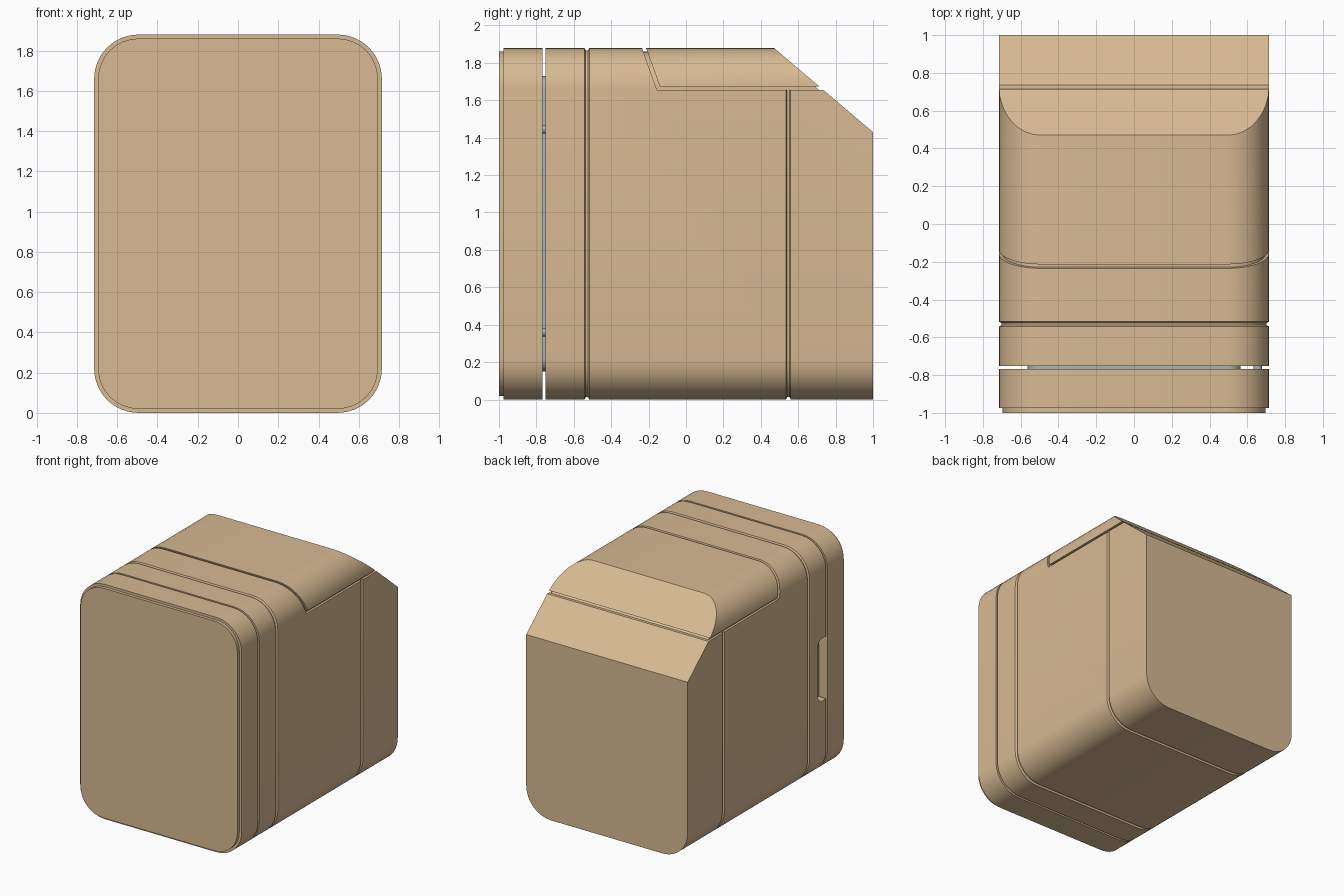
import bpy, bmesh, math
from mathutils import Vector

if "Cube" in bpy.data.objects:
    bpy.data.objects.remove(bpy.data.objects["Cube"])

W, H, R = 0.715, 1.88, 0.22          # half width, height, corner radius


def material(name, color):
    m = bpy.data.materials.new(name)
    m.diffuse_color = color
    m.use_nodes = True
    m.node_tree.nodes["Principled BSDF"].inputs["Base Color"].default_value = m.diffuse_color
    return m


TAN = material("tan_paint", (0.68, 0.49, 0.29, 1))
GREY = material("grey_metal", (0.42, 0.44, 0.47, 1))


def finish(bm, name, mat):
    bmesh.ops.recalc_face_normals(bm, faces=bm.faces)
    me = bpy.data.meshes.new(name)
    bm.to_mesh(me)
    bm.free()
    ob = bpy.data.objects.new(name, me)
    bpy.context.collection.objects.link(ob)
    if mat:
        me.materials.append(mat)
    return ob


def activate(ob):
    bpy.ops.object.select_all(action='DESELECT')
    ob.select_set(True)
    bpy.context.view_layer.objects.active = ob


def smooth(ob):
    activate(ob)
    bpy.ops.object.shade_smooth_by_angle(angle=math.radians(25))


def rounded_section(y, inset, steps=8):
    r = max(R - inset, 0.03)
    pts = []
    for q, (sx, sz) in enumerate([(1, 1), (-1, 1), (-1, -1), (1, -1)]):
        cx, cz = sx * (W - inset - r), H / 2 + sz * (H / 2 - inset - r)
        for i in range(steps + 1):
            a = math.pi / 2 * (q + i / steps)
            pts.append((cx + r * math.cos(a), y, cz + r * math.sin(a)))
    return pts


def loft(name, stations, mat=TAN, cuts=()):
    """Rounded-rectangle loft along y; stations are (y, inset), cuts are (point, outward normal)."""
    bm = bmesh.new()
    rings = [[bm.verts.new(p) for p in rounded_section(*s)] for s in stations]
    for a, b in zip(rings, rings[1:]):
        for i in range(len(a)):
            j = (i + 1) % len(a)
            bm.faces.new((a[i], a[j], b[j], b[i]))
    bm.faces.new(rings[0])
    bm.faces.new(rings[-1])
    for co, no in cuts:
        bmesh.ops.bisect_plane(bm, geom=bm.verts[:] + bm.edges[:] + bm.faces[:], dist=1e-5,
                               plane_co=co, plane_no=no, clear_outer=True)
        bmesh.ops.edgeloop_fill(bm, edges=[e for e in bm.edges if e.is_boundary])
    return finish(bm, name, mat)


def subtract(ob, name, profile, x0, x1):
    """Cut a (y, z) profile extruded from x0 to x1 out of ob."""
    bm = bmesh.new()
    a = [bm.verts.new((x0, y, z)) for y, z in profile]
    b = [bm.verts.new((x1, y, z)) for y, z in profile]
    bm.faces.new(a)
    bm.faces.new(b)
    for i in range(len(a)):
        j = (i + 1) % len(a)
        bm.faces.new((a[i], a[j], b[j], b[i]))
    cutter = finish(bm, name, None)
    cutter.hide_render = True
    mod = ob.modifiers.new(name, 'BOOLEAN')
    mod.operation, mod.solver, mod.object = 'DIFFERENCE', 'EXACT', cutter
    activate(ob)
    bpy.ops.object.modifier_apply(modifier=mod.name)
    bpy.data.objects.remove(cutter)


def groove(y):
    return [(y - 0.013, 0), (y - 0.006, 0.014), (y + 0.006, 0.014), (y + 0.013, 0)]


slope_no = Vector((0, 0.85, 1)).normalized()
slope_co = Vector((0, 0.47, H))
slope = (slope_co, slope_no)

# Door with its raised front panel
door = loft("door", [(-1, 0.02), (-0.975, 0.02), (-0.975, 0), (-0.768, 0)])

# Main body with seam grooves, sloped top rear, hatch recess and side pull
body = loft("body", [(-0.752, 0), *groove(-0.53), *groove(0.547), (1, 0)], cuts=[slope])
subtract(body, "hatch_cutter",
         [(-0.278, 2.0), (-0.155, 1.655), (1.1, 1.655), (1.1, 2.0)], -1, 1)
subtract(body, "pull_cutter",
         [(-0.8, 0.63), (-0.68, 0.63), (-0.64, 0.68), (-0.64, 1.09), (-0.68, 1.13), (-0.8, 1.13)],
         -0.8, W * -1 + 0.065)

# Core that closes the bottom of the hatch seam
core = loft("hatch_seam_core", [(-0.35, 0.018), (0.95, 0.018)],
            cuts=[(slope_co - slope_no * 0.015, slope_no)])

# Top hatch, flush with the body
hatch = loft("top_hatch", [(-0.4, 0), (0.95, 0)],
             cuts=[slope, ((0, 0, 1.673), (0, 0, -1)),
                   ((0, -0.14, 1.673), Vector((0, -0.225, -0.08)).normalized())])

# Grey seal between door and body
seal = loft("door_seal", [(-0.80, 0.15), (-0.72, 0.15)], GREY)

for ob in (door, body, core, hatch, seal):
    smooth(ob)

# Hinge pins on the right side of the gap
for name, z in (("lower_hinge_pin", 0.36), ("upper_hinge_pin", 1.445)):
    bpy.ops.mesh.primitive_cylinder_add(vertices=16, radius=0.022, depth=0.06,
                                        location=(0.655, -0.76, z), rotation=(math.pi / 2, 0, 0))
    pin = bpy.context.object
    pin.name = name
    pin.data.materials.append(GREY)
    smooth(pin)
